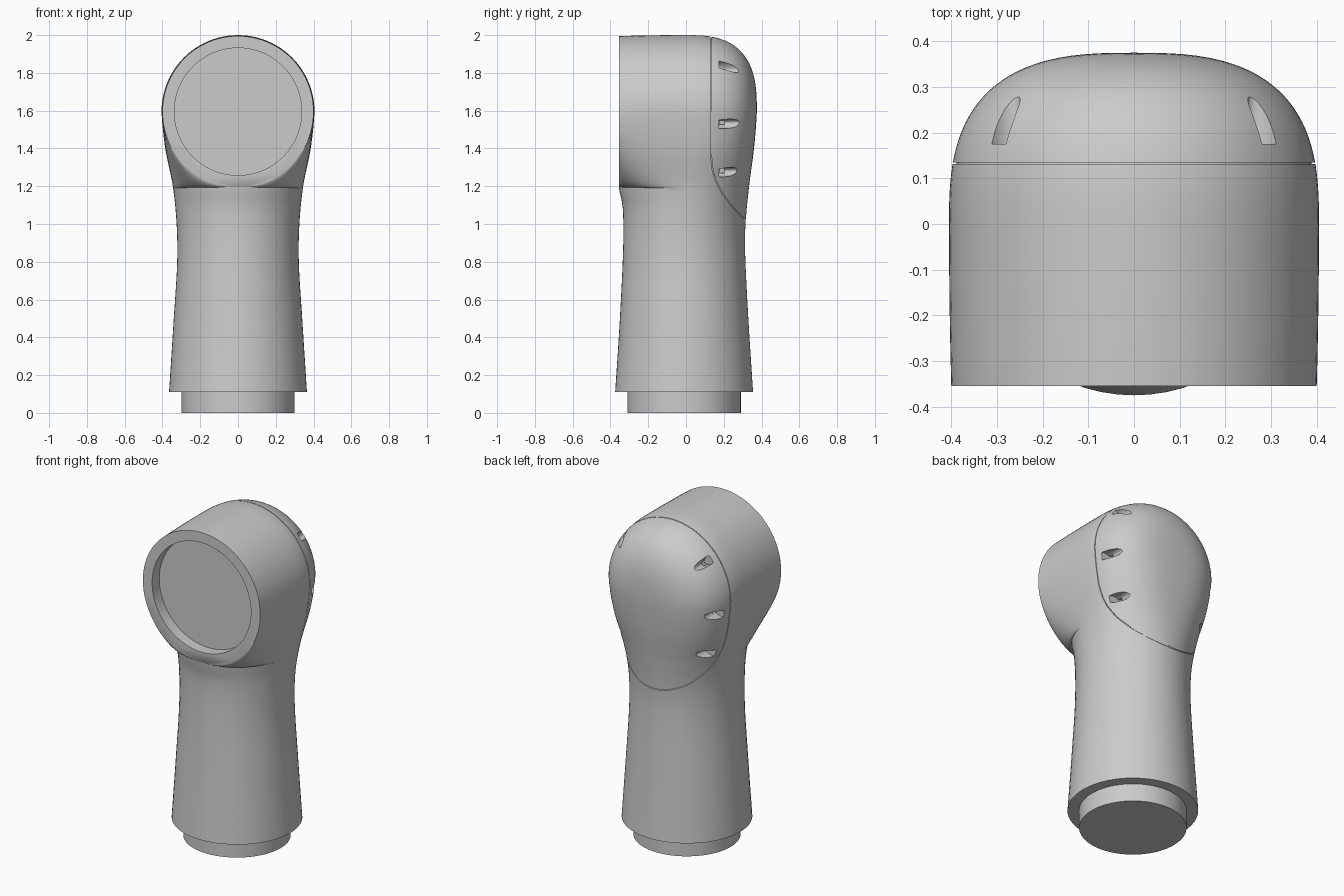
import bpy, bmesh, math
from mathutils import Matrix, Vector

if "Cube" in bpy.data.objects:
    bpy.data.objects.remove(bpy.data.objects["Cube"])

HZ, R, DEPTH, FRONT, N = 1.595, 0.405, 0.375, -0.355, 2.8   # head barrel


def curve(pts, z):
    """Smooth interpolation through (z, value) points."""
    z = min(max(z, pts[0][0]), pts[-1][0])
    i = max(k for k in range(len(pts) - 1) if pts[k][0] <= z)
    slope = lambda a, b: (pts[b][1] - pts[a][1]) / (pts[b][0] - pts[a][0])
    tan = lambda k: slope(max(k - 1, 0), min(k + 1, len(pts) - 1))
    d = pts[i + 1][0] - pts[i][0]
    t = (z - pts[i][0]) / d
    return ((2*t**3 - 3*t*t + 1) * pts[i][1] + (t**3 - 2*t*t + t) * d * tan(i)
            + (3*t*t - 2*t**3) * pts[i + 1][1] + (t**3 - t*t) * d * tan(i + 1))


WIDTH = [(.11, .365), (.5, .34), (.8, .322), (1.0, .325), (1.2, .345), (1.4, .385), (1.595, .405), (1.8, .405)]
BACK = [(.11, .355), (.5, .33), (.85, .313), (1.0, .315), (1.2, .334), (1.4, .36), (1.595, .375), (1.8, .375)]
FRONTY = [(.11, -.375), (.5, -.35), (.9, -.332), (1.1, -.336), (1.19, -.355), (1.3, -.355)]


def half_ring(z):
    """Right half of the horizontal section at height z, front to back."""
    h = z - HZ
    c = math.sqrt(max(R * R - h * h, 0)) if abs(h) < R - 1e-6 else 0
    s = min(max((z - 1.0) / (HZ - 1.0), 0), 1)
    s = s * s * (3 - 2 * s)
    n, ym = 2 + (N - 2) * s, -.01 * (1 - min(max((z - .9) / .29, 0), 1))
    w = c if h > 0 else curve(WIDTH, z)
    f = FRONT if h > -R - 1e-6 else curve(FRONTY, z)
    out = []
    for i in range(16):
        t = math.pi / 2 * (1 - i / 16)
        y = ym + (f - ym) * math.sin(t)
        k = 1 - .0123 * (y / FRONT) ** 2 if h > -R - 1e-6 else 1
        x = c * k + (w - c) * (math.cos(t) if i else 0)
        out.append((x, y, HZ + h * k))
    b = DEPTH * max(1 - (h / R) ** N, 0) ** (1 / N) if h > 0 else curve(BACK, z)
    for i in range(29):
        t = math.pi / 2 * i / 28
        sy = math.sin(t) ** (2 / n)
        y = ym + (b - ym) * sy
        if h > 0:
            ry = R * max(1 - (y / DEPTH) ** N, 0) ** (1 / N)
            x = math.sqrt(max(ry * ry - h * h, 0))
        else:
            x = w * max(math.cos(t), 0) ** (2 / n)
        out.append((0 if i == 28 else x, y, z))
    return out


def finish(bm, name):
    bmesh.ops.recalc_face_normals(bm, faces=bm.faces)
    me = bpy.data.meshes.new(name)
    bm.to_mesh(me)
    bm.free()
    ob = bpy.data.objects.new(name, me)
    bpy.context.collection.objects.link(ob)
    return ob


def cylinder(name, mat, r, d, seg=64):
    bm = bmesh.new()
    bmesh.ops.create_cone(bm, cap_ends=True, segments=seg, radius1=r, radius2=r, depth=d, matrix=mat)
    return finish(bm, name)


def box(name, mat):
    bm = bmesh.new()
    bmesh.ops.create_cube(bm, size=1, matrix=mat)
    return finish(bm, name)


def subtract(target, cutter):
    cutter.hide_render = True
    m = target.modifiers.new("cut", 'BOOLEAN')
    m.operation, m.object, m.solver = 'DIFFERENCE', cutter, 'EXACT'
    bpy.context.view_layer.objects.active = target
    bpy.ops.object.modifier_apply(modifier=m.name)
    bpy.data.objects.remove(cutter)


# Housing: shaft that flares into the horizontal barrel with a domed back
levels = [.11 + (1.17 - .11) * i / 26 for i in range(27)]
levels += [HZ + R * math.sin(math.pi * (i / 48 - .5)) for i in range(49)]
bm = bmesh.new()
for sign in (1, -1):
    rows = [[bm.verts.new((sign * x, y, z)) for x, y, z in half_ring(zz)] for zz in levels]
    for a, b in zip(rows, rows[1:]):
        for j in range(len(a) - 1):
            bm.faces.new((a[j], a[j + 1], b[j + 1], b[j]))
bmesh.ops.remove_doubles(bm, verts=bm.verts, dist=1e-4)
bmesh.ops.dissolve_degenerate(bm, edges=bm.edges, dist=1e-5)
bmesh.ops.holes_fill(bm, edges=[e for e in bm.edges if e.is_boundary], sides=0)
body = finish(bm, "housing")

# Thin seam around the back cover
path = [(.133, 2.1), (.133, 1.36), (.14, 1.29), (.155, 1.235), (.19, 1.165), (.25, 1.085), (.315, 1.02), (.38, .965)]
bm = bmesh.new()
loop = [(y - .002, z - .001) for y, z in path] + [(y + .002, z + .001) for y, z in reversed(path)]
face = bm.faces.new([bm.verts.new((-.6, y, z)) for y, z in loop])
ext = bmesh.ops.extrude_face_region(bm, geom=[face])
bmesh.ops.translate(bm, vec=(1.2, 0, 0), verts=[v for v in ext['geom'] if isinstance(v, bmesh.types.BMVert)])
seam = finish(bm, "seam_cutter")
core = body.copy()
core.data = body.data.copy()
bpy.context.collection.objects.link(core)
core.data.transform(Matrix.Translation((0, 0, 1.5)) @ Matrix.Scale(.98, 4) @ Matrix.Translation((0, 0, -1.5)))
subtract(seam, core)
subtract(body, seam)

# Round recess in the front of the barrel
along_y = Matrix.Rotation(math.pi / 2, 4, 'X')
subtract(body, cylinder("recess_cutter", Matrix.Translation((0, -.385, HZ)) @ along_y, .337, .2, 96))

# Fastener notches, three per side
for x, z, ang in ((.287, 1.836, 40), (.365, 1.53, -8), (.3, 1.275, -8)):
    for sign in (1, -1):
        a = math.radians(ang if sign > 0 else 180 - ang)
        place = Matrix.Translation((sign * x, 0, z)) @ Matrix.Rotation(-a, 4, 'Y')
        slot = place @ Matrix.Translation((0, .325, 0)) @ Matrix.Diagonal((.045, 1, .025, 1)) @ along_y
        subtract(body, cylinder("notch_cutter", slot, 1, .3, 24))
        pocket = place @ Matrix.Translation((-.03, .19, 0)) @ Matrix.Diagonal((.07, .024, .026, 1))
        subtract(body, box("pocket_cutter", pocket))

# Round plug under the shaft
plug = cylinder("base_plug", Matrix.Translation((0, -.01, .057)), .3, .114, 96)

for ob in (body, plug):
    bpy.ops.object.select_all(action='DESELECT')
    ob.select_set(True)
    bpy.context.view_layer.objects.active = ob
    bpy.ops.object.shade_smooth_by_angle(angle=math.radians(30))
